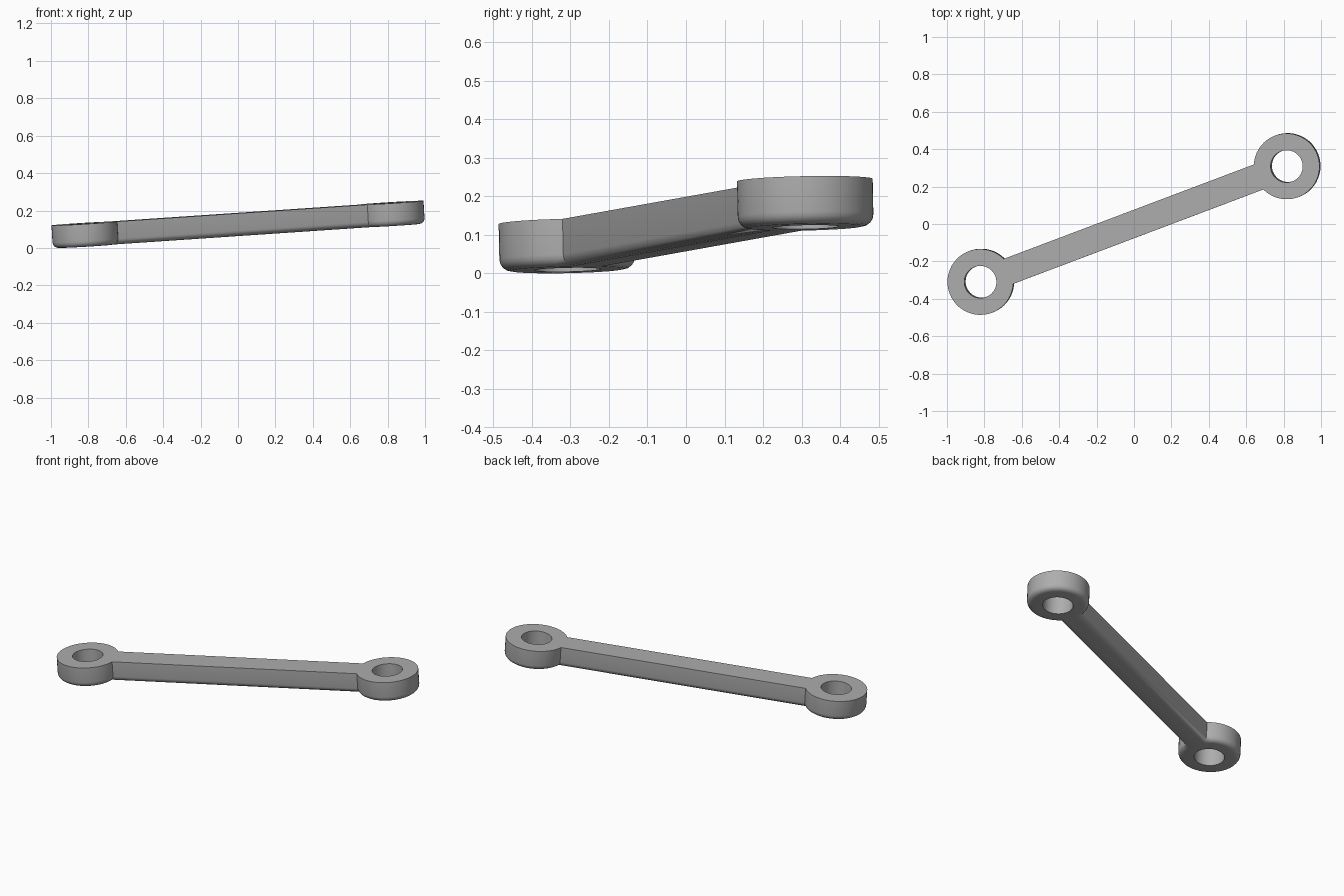
import bpy, bmesh
from math import pi, sin, cos, asin, atan2
from mathutils import Matrix, Vector

cube = bpy.data.objects.get("Cube")
if cube:
    bpy.data.objects.remove(cube)

RING_R, HOLE_R = 0.176, 0.086     # eye radii
HALF_LEN, HALF_W = 0.877, 0.0715  # eye centre distance, bar half width
THICK, ROUND = 0.122, 0.03

grey = bpy.data.materials.new("steel grey")
grey.use_nodes = True
colour = (0.42, 0.42, 0.42, 1)
grey.diffuse_color = colour
grey.node_tree.nodes["Principled BSDF"].inputs["Base Color"].default_value = colour

# Outline: an arc round each eye, joined by the straight bar edges
joint = asin(HALF_W / RING_R)
STEPS = 44
outline = []
for side, start in ((1, -pi), (-1, 0)):
    for i in range(STEPS + 1):
        a = start + joint + (2 * pi - 2 * joint) * i / STEPS
        outline.append((side * HALF_LEN + RING_R * cos(a), RING_R * sin(a), 0))

# Solid link with the top at z = 0 and a rounded lower rim
bm = bmesh.new()
top = bm.faces.new([bm.verts.new(p) for p in outline])
ext = bmesh.ops.extrude_face_region(bm, geom=[top], use_keep_orig=True)
low = [v for v in ext["geom"] if isinstance(v, bmesh.types.BMVert)]
bmesh.ops.translate(bm, verts=low, vec=(0, 0, -THICK))
bmesh.ops.recalc_face_normals(bm, faces=bm.faces)
rim = [e for e in bm.edges if all(v.co.z < -THICK / 2 for v in e.verts)]
bmesh.ops.bevel(bm, geom=rim, offset=ROUND, segments=4, profile=0.5,
                affect='EDGES', clamp_overlap=False)
bmesh.ops.recalc_face_normals(bm, faces=bm.faces)
mesh = bpy.data.meshes.new("connecting_link")
bm.to_mesh(mesh)
bm.free()
mesh.materials.append(grey)
link = bpy.data.objects.new("connecting_link", mesh)
bpy.context.collection.objects.link(link)
bpy.context.view_layer.objects.active = link

# Bore through each eye
for side in (-1, 1):
    bpy.ops.mesh.primitive_cylinder_add(vertices=48, radius=HOLE_R, depth=0.5,
                                        location=(side * HALF_LEN, 0, 0))
    cutter = bpy.context.object
    cutter.name = "bore_cutter"
    cutter.hide_render = True
    cutter.data.materials.append(grey)
    bpy.context.view_layer.objects.active = link
    mod = link.modifiers.new("bore", 'BOOLEAN')
    mod.operation, mod.solver, mod.object = 'DIFFERENCE', 'EXACT', cutter
    bpy.ops.object.modifier_apply(modifier=mod.name)
    bpy.data.objects.remove(cutter)

# Turn in plan, tilt the top plane, and rest on the floor
normal = Vector((-0.06, -0.02, 1)).normalized()
tilt = Vector((0, 0, 1)).rotation_difference(normal).to_matrix().to_4x4()
link.data.transform(tilt @ Matrix.Rotation(atan2(0.62, 1.643), 4, 'Z'))
mid = [(min(c) + max(c)) / 2 for c in zip(*(v.co for v in link.data.vertices))]
floor = min(v.co.z for v in link.data.vertices)
link.data.transform(Matrix.Translation((-mid[0], -mid[1], -floor)))

bpy.ops.object.select_all(action='DESELECT')
link.select_set(True)
bpy.context.view_layer.objects.active = link
bpy.ops.object.shade_smooth_by_angle(angle=0.6)
